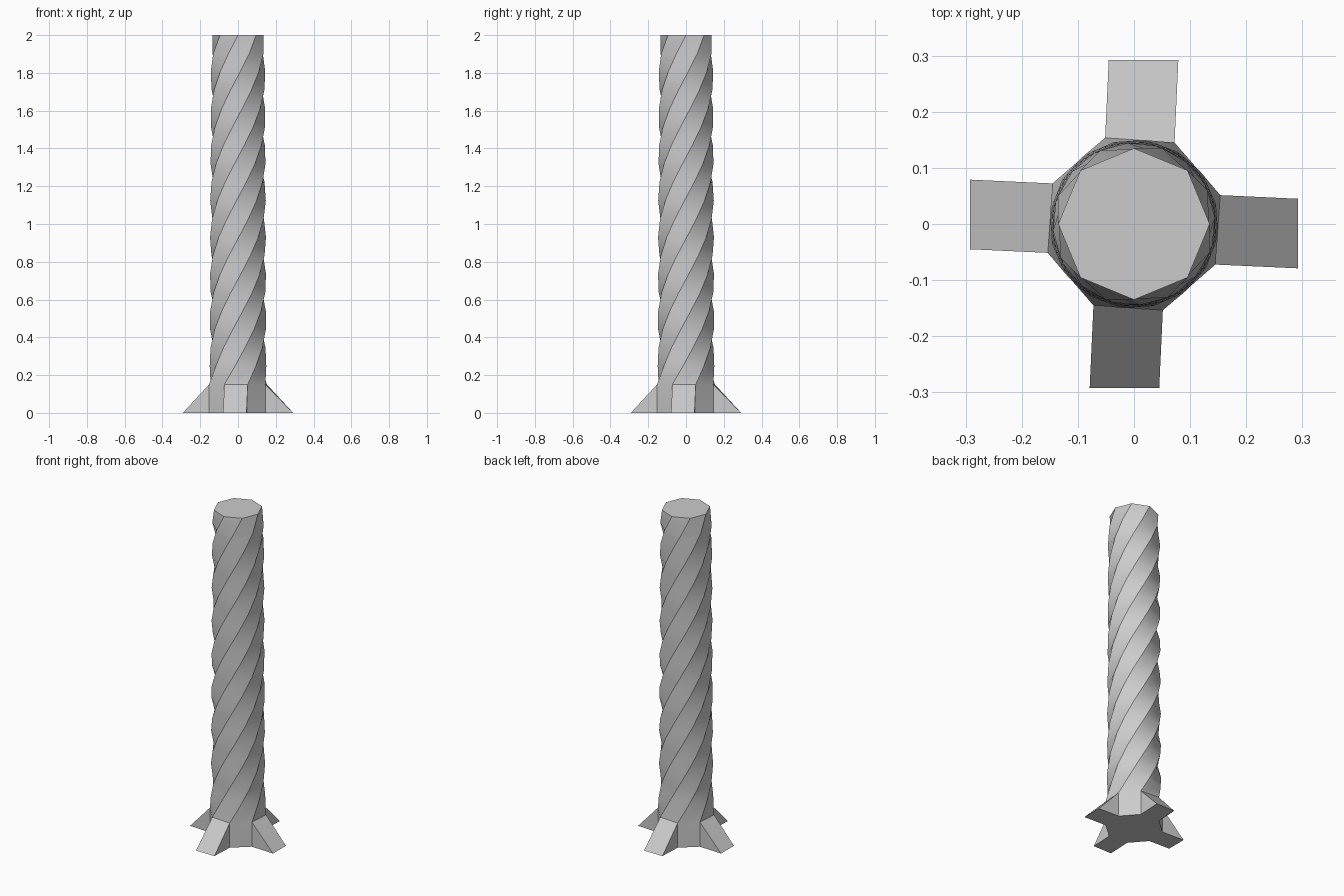
import bpy, bmesh
from math import cos, sin, radians, pi

if "Cube" in bpy.data.objects:
    bpy.data.objects.remove(bpy.data.objects["Cube"])

SIDES, SEGS = 8, 19
BASE_Z, TOP_Z = 0.15, 2.0
BASE_ANGLE = 18.5                       # twist of the lowest ring
STEP = (405 - BASE_ANGLE) / SEGS        # twist per ring, ends aligned to the axes

bm = bmesh.new()


def ring(r, z, deg):
    return [bm.verts.new((r * cos(radians(deg + 45 * j)),
                          r * sin(radians(deg + 45 * j)), z)) for j in range(SIDES)]


def radius(i):
    if i == 0:
        return 0.162
    if i == SEGS:
        return 0.135
    return 0.151 - 0.007 * i / SEGS


# Twisted octagonal trunk
rings = [ring(radius(i), BASE_Z + (TOP_Z - BASE_Z) * i / SEGS, BASE_ANGLE + STEP * i)
         for i in range(SEGS + 1)]
for low, high in zip(rings, rings[1:]):
    for j in range(SIDES):
        k = (j + 1) % SIDES
        bm.faces.new((low[j], low[k], high[k], high[j]))
bm.faces.new(rings[-1])

# Foot: four wedge roots with upright walls between them
foot = ring(0.162, 0, BASE_ANGLE)
top = rings[0]
outline = []
for q in range(4):
    a, b = (2 * q - 1) % SIDES, 2 * q
    c = b + 1
    ca, sa = cos(q * pi / 2), sin(q * pi / 2)
    toe = [bm.verts.new((0.292 * ca - t * sa, 0.292 * sa + t * ca, 0))
           for t in (-0.079, 0.045)]
    bm.faces.new((toe[0], toe[1], top[b], top[a]))
    bm.faces.new((foot[a], toe[0], top[a]))
    bm.faces.new((toe[1], foot[b], top[b]))
    bm.faces.new((foot[b], foot[c], top[c], top[b]))
    outline += [foot[a], toe[0], toe[1], foot[b]]
bm.faces.new(outline[::-1])

bmesh.ops.recalc_face_normals(bm, faces=bm.faces)
mesh = bpy.data.meshes.new("twisted_trunk")
bm.to_mesh(mesh)
bm.free()
trunk = bpy.data.objects.new("twisted_trunk", mesh)
bpy.context.collection.objects.link(trunk)
bpy.context.view_layer.objects.active = trunk
trunk.select_set(True)
bpy.ops.object.shade_smooth_by_angle(angle=radians(30))
